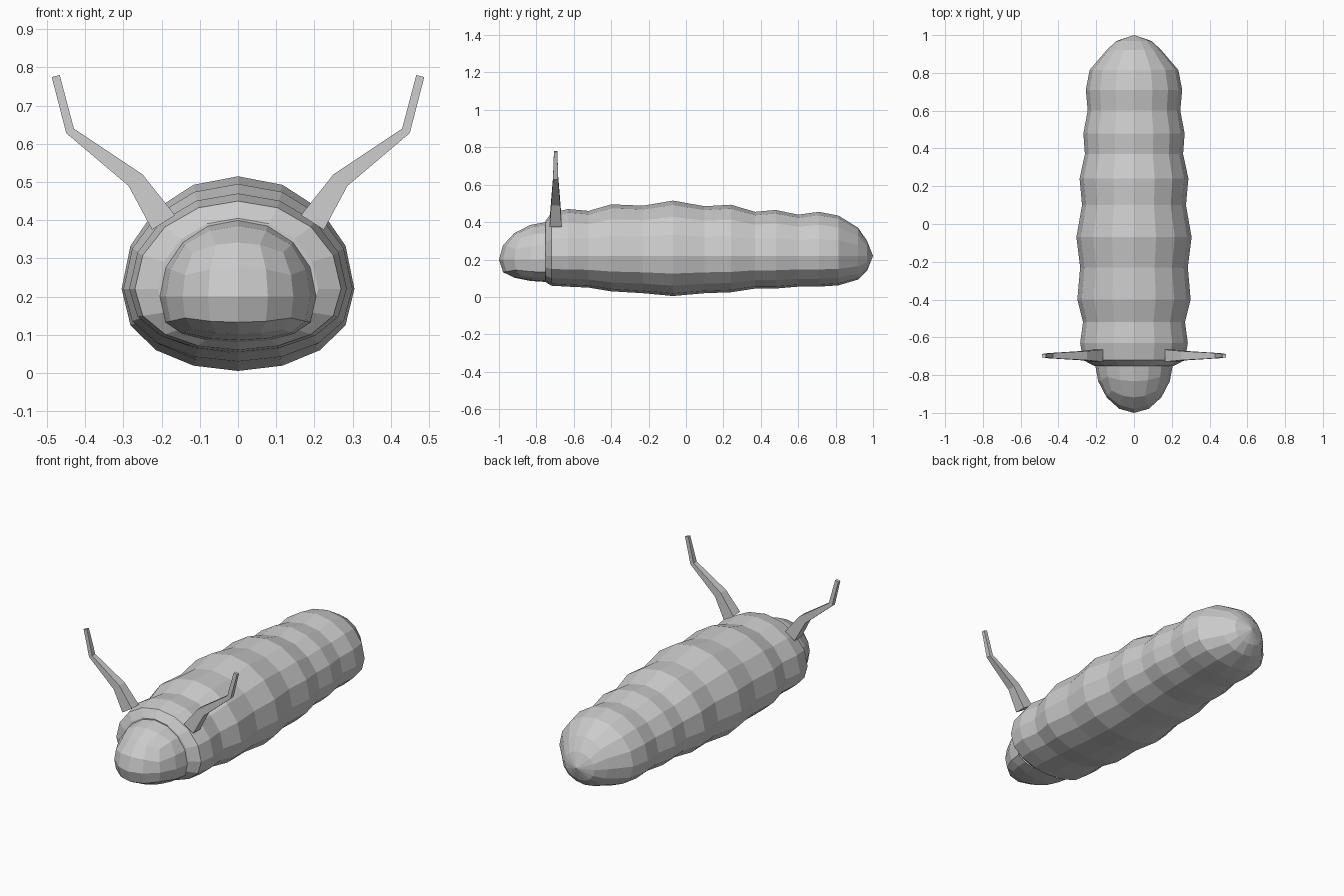
import bpy
import bmesh
import math

cube = bpy.data.objects.get("Cube")
if cube:
    bpy.data.objects.remove(cube, do_unlink=True)

# Single grey finish
GREY = (0.6, 0.6, 0.6, 1.0)
skin = bpy.data.materials.new("plain grey")
skin.use_nodes = True
skin.diffuse_color = GREY
skin.node_tree.nodes["Principled BSDF"].inputs["Base Color"].default_value = GREY


def finish(bm, name):
    """Turn a bmesh into a flat-shaded object."""
    bmesh.ops.recalc_face_normals(bm, faces=bm.faces)
    mesh = bpy.data.meshes.new(name)
    bm.to_mesh(mesh)
    bm.free()
    mesh.materials.append(skin)
    obj = bpy.data.objects.new(name, mesh)
    bpy.context.collection.objects.link(obj)
    return obj


def bridge(bm, first, second):
    """Join two vertex loops of equal length with quads."""
    count = len(first)
    for i in range(count):
        j = (i + 1) % count
        bm.faces.new((first[i], first[j], second[j], second[i]))


def fuller(value, power):
    return math.copysign(abs(value) ** power, value)


# Segmented body: y, half width, top and bottom of each ring
SIDES = 16
MIDDLE = 0.22
RINGS = [
    (-0.752, 0.21, 0.405, 0.08),
    (-0.72, 0.27, 0.45, 0.06),
    (-0.63, 0.285, 0.47, 0.055),
    (-0.52, 0.27, 0.46, 0.05),
    (-0.4, 0.3, 0.495, 0.03),
    (-0.23, 0.285, 0.488, 0.02),
    (-0.07, 0.305, 0.515, 0.005),
    (0.1, 0.275, 0.485, 0.02),
    (0.24, 0.288, 0.493, 0.025),
    (0.37, 0.26, 0.455, 0.045),
    (0.48, 0.268, 0.465, 0.045),
    (0.6, 0.245, 0.44, 0.055),
    (0.71, 0.255, 0.455, 0.055),
    (0.815, 0.235, 0.435, 0.062),
    (0.92, 0.145, 0.37, 0.093),
    (0.968, 0.095, 0.3, 0.14),
]
bm = bmesh.new()
loops = []
for y, width, top, bottom in RINGS:
    loop = []
    for i in range(SIDES):
        angle = math.tau * i / SIDES
        s = math.sin(angle)
        if s > 0:
            z = MIDDLE + (top - MIDDLE) * s
        else:
            z = MIDDLE + (MIDDLE - bottom) * fuller(s, 0.85)
        loop.append(bm.verts.new((width * math.cos(angle), y, z)))
    loops.append(loop)
for first, second in zip(loops, loops[1:]):
    bridge(bm, first, second)
bm.faces.new(loops[0])
tail = bm.verts.new((0, 1, MIDDLE))
for i in range(SIDES):
    bm.faces.new((loops[-1][i], loops[-1][(i + 1) % SIDES], tail))
finish(bm, "segmented_body")

# Head: rounded cube with a flattened underside, back half cut away
bm = bmesh.new()
bmesh.ops.create_cube(bm, size=2)
bmesh.ops.subdivide_edges(bm, edges=bm.edges[:], cuts=3, use_grid_fill=True)
for v in bm.verts:
    p = v.co.copy()
    for axis in range(3):
        p[axis] = math.tan(p[axis] * math.pi / 4)
    p.normalize()
    v.co.x = 0.205 * p.x
    v.co.y = -0.75 + 0.25 * fuller(p.y, 1.15)
    v.co.z = 0.2 + (0.2 * p.z if p.z > 0 else 0.12 * fuller(p.z, 0.6))
back = [v for v in bm.verts if v.co.y > -0.74]
bmesh.ops.delete(bm, geom=back, context="VERTS")
finish(bm, "head")

# Bent antennae: inner x, z, outer x, z and half depth at each joint
JOINTS = [
    (0.165, 0.413, 0.225, 0.375, 0.032),
    (0.25, 0.52, 0.287, 0.49, 0.024),
    (0.43, 0.64, 0.45, 0.628, 0.014),
    (0.467, 0.78, 0.488, 0.775, 0.009),
]
bm = bmesh.new()
loops = []
for inner_x, inner_z, outer_x, outer_z, depth in JOINTS:
    corners = ((inner_x, -depth, inner_z), (outer_x, -depth, outer_z),
               (outer_x, depth, outer_z), (inner_x, depth, inner_z))
    loops.append([bm.verts.new((x, y - 0.697, z)) for x, y, z in corners])
for first, second in zip(loops, loops[1:]):
    bridge(bm, first, second)
bm.faces.new(loops[0])
bm.faces.new(loops[-1])
antennae = finish(bm, "antennae")
antennae.modifiers.new("Mirror", "MIRROR")
